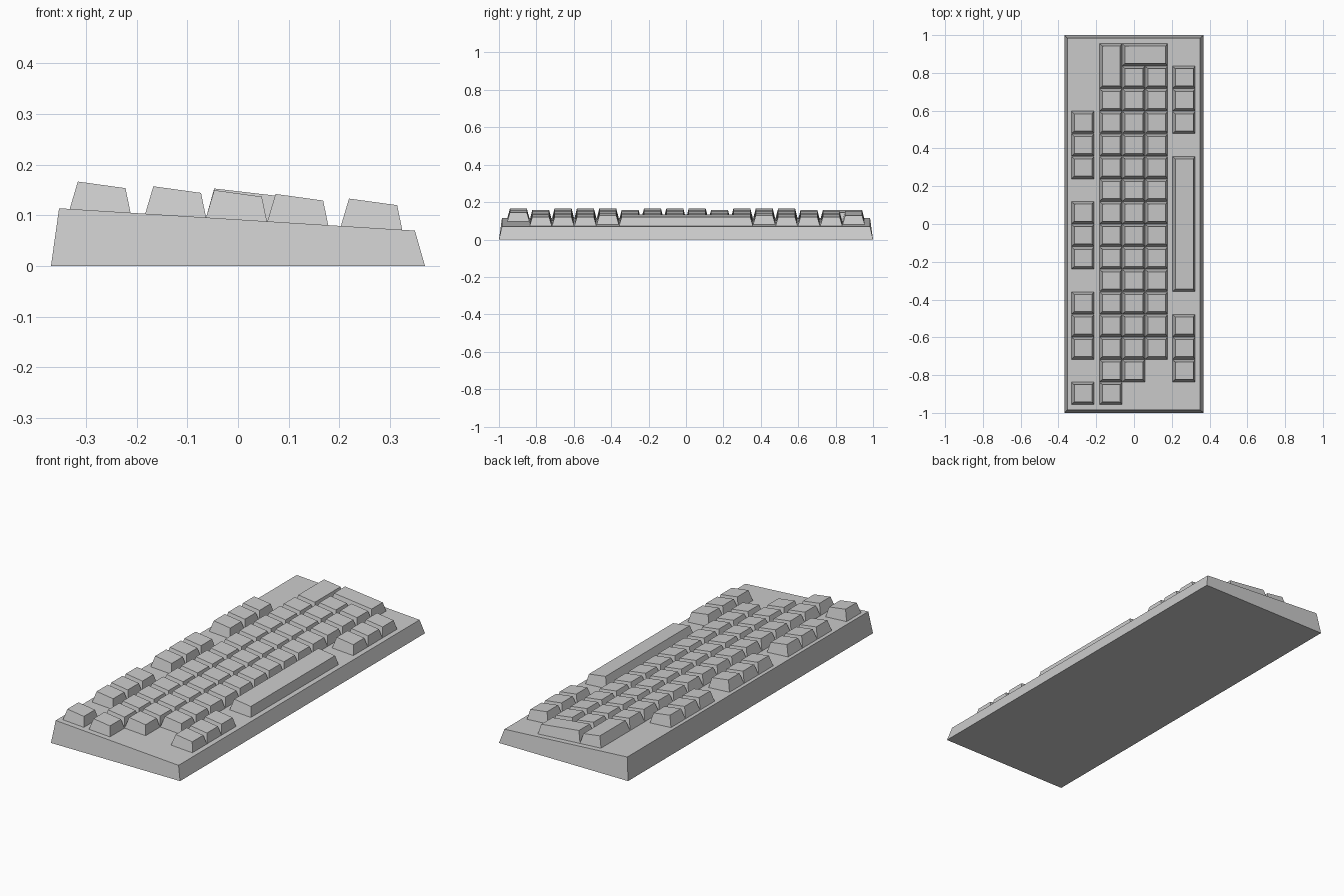
import bpy, bmesh

if "Cube" in bpy.data.objects:
    bpy.data.objects.remove(bpy.data.objects["Cube"])

U = 0.1195        # key pitch along y
Y_TOP = 0.956     # outer edge of the key field


def plate_z(x):
    """Height of the sloping case top at x."""
    return 0.114 - 0.0627 * (x + 0.353)


def add_frustum(bm, bottom, top, z_bottom, z_top):
    """Tapered block; rectangles are (x0, x1, y0, y1), z pairs are at x0 and x1."""
    rings = []
    for (x0, x1, y0, y1), (za, zb) in ((bottom, z_bottom), (top, z_top)):
        rings.append([bm.verts.new(c) for c in
                      ((x0, y0, za), (x1, y0, zb), (x1, y1, zb), (x0, y1, za))])
    low, high = rings
    bm.faces.new(low[::-1])
    bm.faces.new(high)
    for i in range(4):
        j = (i + 1) % 4
        bm.faces.new((low[i], low[j], high[j], high[i]))


def make_object(name, bm):
    mesh = bpy.data.meshes.new(name)
    bm.to_mesh(mesh)
    bm.free()
    obj = bpy.data.objects.new(name, mesh)
    bpy.context.collection.objects.link(obj)


def make_key(name, x0, x1, k0, k1, z_top=None):
    """Keycap covering pitch steps k0..k1 along y, with a tilted top."""
    y0, y1 = Y_TOP - k1 * U + 0.0005, Y_TOP - k0 * U - 0.0005
    tx0, tx1 = x0 + 0.016, x1 - 0.010
    if z_top is None:
        z_top = (plate_z(tx0) + 0.055, plate_z(tx0) + 0.042)
    bm = bmesh.new()
    add_frustum(bm, (x0, x1, y0, y1), (tx0, tx1, y0 + 0.014, y1 - 0.014),
                (plate_z(x0), plate_z(x1)), z_top)
    make_object(name, bm)


# Wedge-shaped case with tapered sides
case = bmesh.new()
add_frustum(case, (-0.369, 0.369, -1, 1), (-0.353, 0.349, -0.984, 0.984),
            (0, 0), (plate_z(-0.353), plate_z(0.349)))
make_object("case", case)

# Rows of single keys: name, x range, pitch step ranges
rows = [
    ("function_key", -0.332, -0.212, [(3, 6), (7, 10), (11, 14), (15, 16)]),
    ("number_key", -0.183, -0.063, [(2, 16)]),
    ("upper_letter_key", -0.063, 0.057, [(1, 15)]),
    ("lower_letter_key", 0.058, 0.178, [(1, 14)]),
    ("modifier_key", 0.203, 0.324, [(1, 4), (12, 15)]),
]
for name, x0, x1, spans in rows:
    for start, end in spans:
        for k in range(start, end):
            make_key(f"{name}_{k}", x0, x1, k, k + 1)

# Larger keys
make_key("backspace_key", -0.183, -0.063, 0, 2)
make_key("enter_key", -0.063, 0.178, 0, 1, (0.153, 0.128))
make_key("space_bar", 0.203, 0.324, 5, 11)
